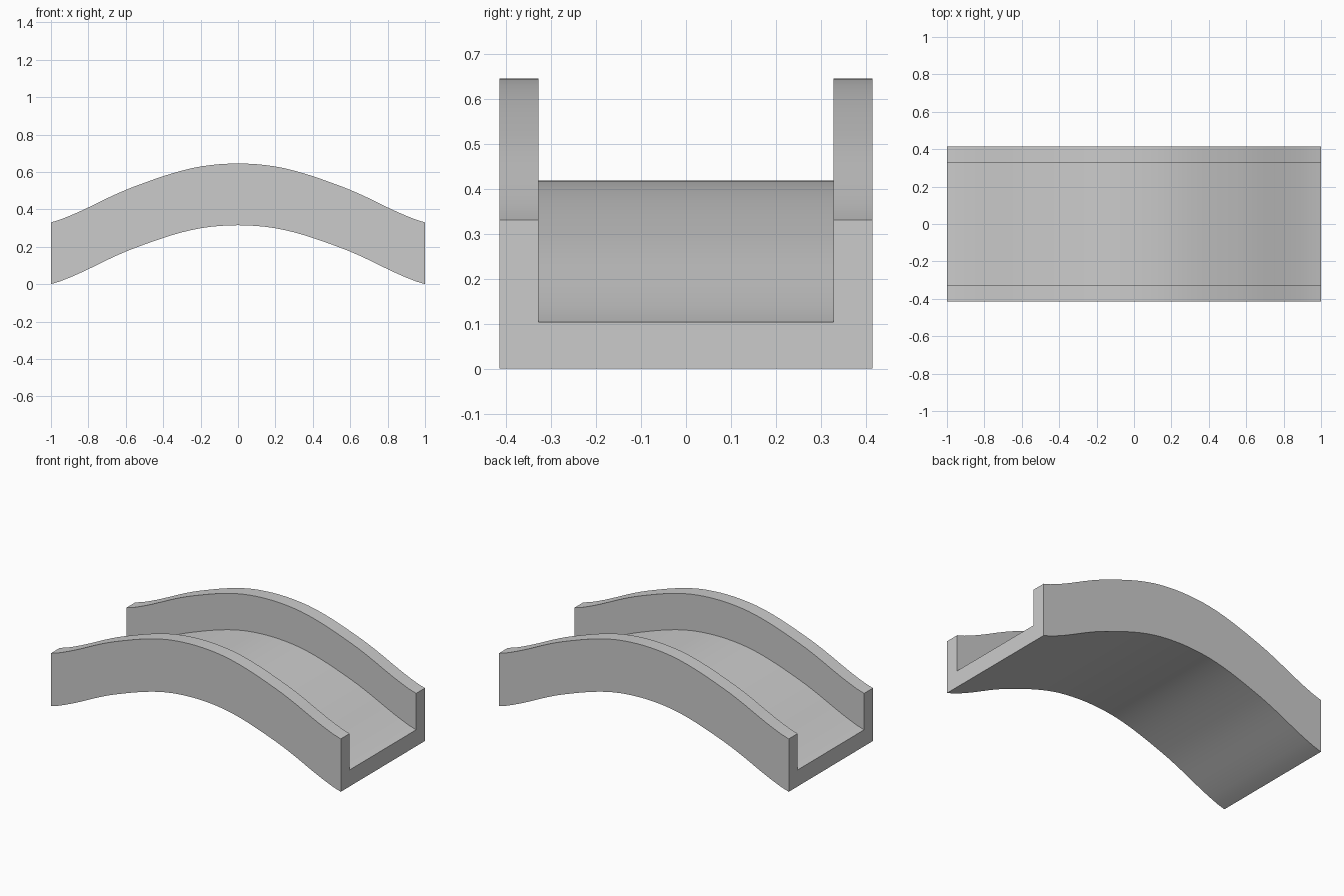
import bpy, bmesh, math

if "Cube" in bpy.data.objects:
    bpy.data.objects.remove(bpy.data.objects["Cube"])

# Rise of the deck from the crown (x = 0) to the foot (x = 1), every 0.1
RISE = [.315, .311, .299, .277, .247, .212, .174, .129, .080, .035, 0.0]
# U-shaped cross-section (y, z): slab with two parapet walls
SECTION = [(-.415, 0), (.415, 0), (.415, .33), (.328, .33),
           (.328, .103), (-.328, .103), (-.328, .33), (-.415, .33)]


def rise(x):
    # Smooth interpolation through the rise points
    t = min(abs(x) * 10, 9.9999)
    i = int(t)
    f = t - i
    p1, p2 = RISE[i], RISE[i + 1]
    p0 = RISE[abs(i - 1)]
    p3 = RISE[i + 2] if i < 9 else p2 + .026 - .035 + .001
    return p1 + .5 * f * (p2 - p0 + f * (2*p0 - 5*p1 + 4*p2 - p3
                                         + f * (3*(p1 - p2) + p3 - p0)))


# Sweep the section along the arch
bm = bmesh.new()
N = 40
rings = []
for k in range(N + 1):
    x = -1 + 2 * k / N
    h = max(0, rise(x))
    rings.append([bm.verts.new((x, y, z + h)) for y, z in SECTION])
n = len(SECTION)
for a, b in zip(rings, rings[1:]):
    for j in range(n):
        bm.faces.new((a[j], a[(j + 1) % n], b[(j + 1) % n], b[j]))
bm.faces.new(rings[0])
bm.faces.new(rings[-1])
bmesh.ops.recalc_face_normals(bm, faces=bm.faces)

mesh = bpy.data.meshes.new("arched_bridge")
bm.to_mesh(mesh)
bm.free()
bridge = bpy.data.objects.new("arched_bridge", mesh)
bpy.context.collection.objects.link(bridge)

# Smooth along the arch, crisp at the corners
bpy.context.view_layer.objects.active = bridge
bridge.select_set(True)
bpy.ops.object.shade_smooth_by_angle(angle=math.radians(30))
